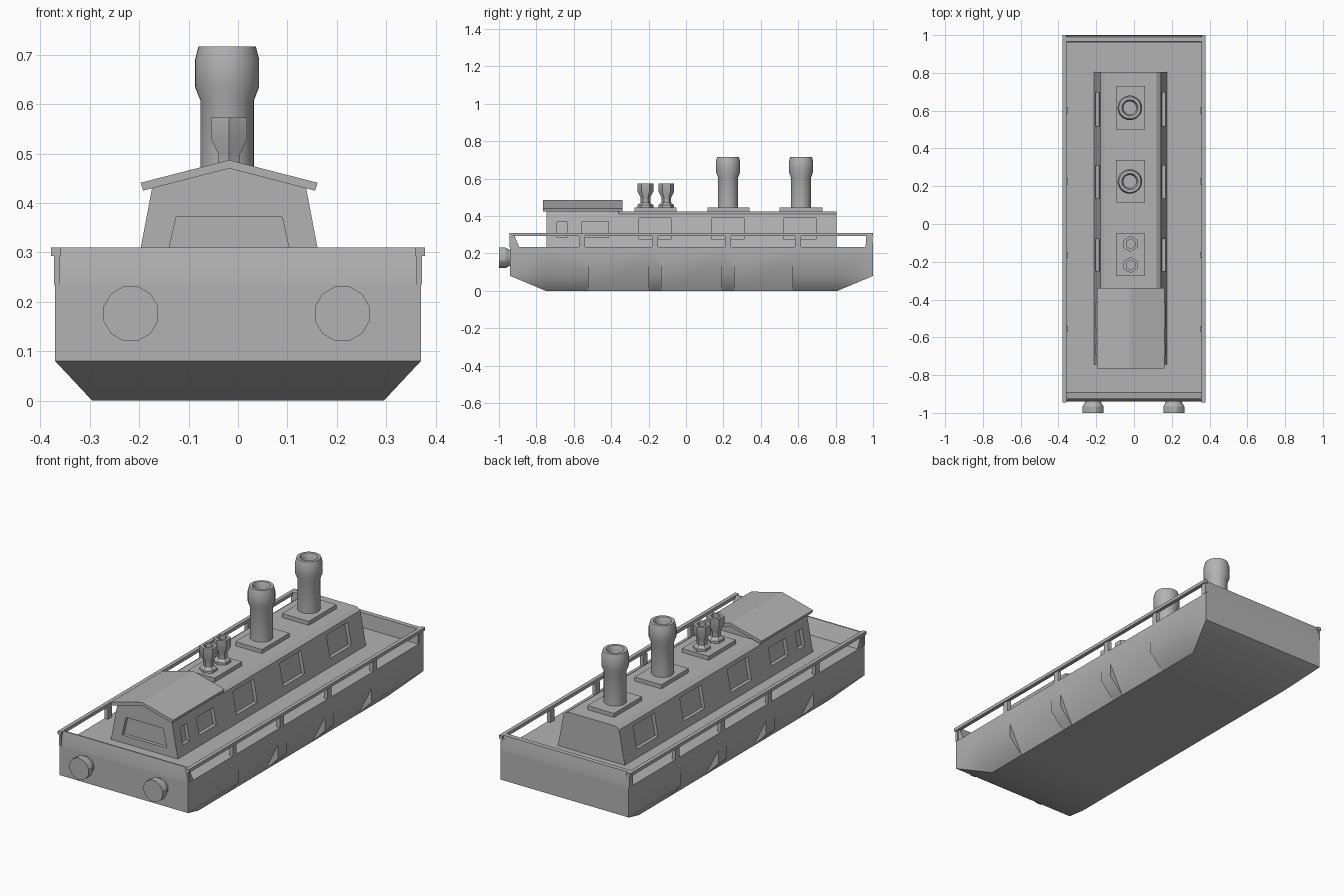
import bpy, bmesh, math
from mathutils import Matrix, Vector

if "Cube" in bpy.data.objects:
    bpy.data.objects.remove(bpy.data.objects["Cube"])

GREY = (0.45, 0.45, 0.45, 1)
mat = bpy.data.materials.new("plain grey")
mat.use_nodes = True
mat.diffuse_color = GREY
mat.node_tree.nodes["Principled BSDF"].inputs["Base Color"].default_value = GREY

CX = -0.018            # centre line of the superstructure
DECK = 0.235


def finish(name, bm, smooth=30):
    bmesh.ops.remove_doubles(bm, verts=bm.verts, dist=1e-5)
    bmesh.ops.recalc_face_normals(bm, faces=bm.faces)
    mesh = bpy.data.meshes.new(name)
    bm.to_mesh(mesh)
    bm.free()
    mesh.materials.append(mat)
    ob = bpy.data.objects.new(name, mesh)
    bpy.context.collection.objects.link(ob)
    bpy.ops.object.select_all(action='DESELECT')
    ob.select_set(True)
    bpy.context.view_layer.objects.active = ob
    if smooth:
        bpy.ops.object.shade_smooth_by_angle(angle=math.radians(smooth))
    return ob


def loft(name, rings, smooth=30):
    """Skin closed rings of equal length and cap both ends."""
    bm = bmesh.new()
    rows = [[bm.verts.new(p) for p in ring] for ring in rings]
    n = len(rows[0])
    for a, b in zip(rows, rows[1:]):
        for i in range(n):
            j = (i + 1) % n
            bm.faces.new((a[i], a[j], b[j], b[i]))
    bm.faces.new(rows[0])
    bm.faces.new(rows[-1])
    bmesh.ops.dissolve_degenerate(bm, dist=1e-5, edges=bm.edges)
    return finish(name, bm, smooth)


def prism_y(name, half, y0, y1):
    """Extrude a mirrored (half width, z) outline along y."""
    pts = [(CX + x, z) for x, z in half] + [(CX - x, z) for x, z in reversed(half) if x]
    return loft(name, [[(x, y, z) for x, z in pts] for y in (y0, y1)], 0)


def prism_x(name, pts, x0, x1):
    return loft(name, [[(x, y, z) for y, z in pts] for x in (x0, x1)])


def box(name, x0, x1, y0, y1, z0, z1):
    return prism_x(name, [(y0, z0), (y1, z0), (y1, z1), (y0, z1)], x0, x1)


def lathe(name, profile, sides, place, turn=0.0):
    """Turn a (radius, height) profile about an axis."""
    rings = []
    for r, h in profile:
        angles = [turn + math.tau * i / sides for i in range(sides)]
        rings.append([place @ Vector((r * math.cos(a), r * math.sin(a), h)) for a in angles])
    return loft(name, rings)


def cut(target, cutter):
    cutter.hide_render = True
    mod = target.modifiers.new("opening", 'BOOLEAN')
    mod.operation = 'DIFFERENCE'
    mod.solver = 'EXACT'
    mod.object = cutter
    bpy.ops.object.select_all(action='DESELECT')
    target.select_set(True)
    bpy.context.view_layer.objects.active = target
    bpy.ops.object.modifier_apply(modifier=mod.name)
    bpy.data.objects.remove(cutter)


def half_width(z):
    return 0.193 - 0.19 * (z - DECK)


# Hull: raked ends, chamfered chines with deeper pockets along each side
def section(y, bottom_x, bottom_z, chine):
    half = [(bottom_x, bottom_z), (0.37, chine), (0.37, DECK)]
    return [(x, y, z) for x, z in half] + [(-x, y, z) for x, z in reversed(half)]


stations = [section(-0.94, 0.37, 0.08, 0.08), section(-0.75, 0.295, 0, 0.08)]
for y0, y1 in ((-0.52, -0.20), (-0.13, 0.19), (0.26, 0.57)):
    for y, chine in ((y0, 0.08), (y0, 0.15), (y1, 0.15), (y1, 0.08)):
        stations.append(section(y, 0.295, 0, chine))
stations += [section(0.81, 0.295, 0, 0.08), section(1.0, 0.37, 0.08, 0.08)]
loft("hull", stations, 45)

# End bulwarks
prism_x("front_bulwark", [(-0.94, DECK), (-0.938, 0.265), (-0.93, 0.31),
                          (-0.923, 0.31), (-0.892, DECK)], -0.365, 0.365)
prism_x("rear_bulwark", [(1.0, DECK), (0.998, 0.265), (0.99, 0.31),
                         (0.965, 0.31), (0.96, DECK)], -0.365, 0.365)

# Side rails and posts
for side, s in (("left", 1), ("right", -1)):
    box(side + "_rail", s * 0.358, s * 0.378, -0.945, 1.0, 0.293, 0.31)
    for y in (-0.555, -0.165, 0.225, 0.6, 0.98):
        box(side + "_rail_post", s * 0.35, s * 0.37, y - 0.016, y + 0.016, DECK, 0.295)
    for y in (-0.935, 0.99):
        box(side + "_rail_bracket", s * 0.36, s * 0.372, y - 0.008, y + 0.008, DECK, 0.295)

# Cabin and wheelhouse
cabin = prism_y("cabin", [(half_width(DECK), DECK), (half_width(0.41), 0.41),
                          (0.138, 0.425)], -0.36, 0.805)
wheelhouse = prism_y("wheelhouse", [(half_width(DECK), DECK), (half_width(0.43), 0.43),
                                    (0, 0.47)], -0.745, -0.36)
prism_y("wheelhouse_roof", [(0, 0.47), (0.174, 0.425), (0.179, 0.441), (0, 0.487)],
        -0.765, -0.34)


# Recessed windows that follow the sloping walls
def side_window(target, s, y0, y1, z0, z1):
    ring = []
    for depth in (-0.018, 0.05):
        ring.append([(CX + s * (half_width(z) + depth), y, z)
                     for y, z in ((y0, z0), (y1, z0), (y1, z1), (y0, z1))])
    cut(target, loft("window_cutter", ring, 0))


for s in (1, -1):
    for y0, y1 in ((-0.25, -0.08), (0.135, 0.31), (0.52, 0.695)):
        side_window(cabin, s, y0, y1, 0.275, 0.39)
    for y0, y1 in ((-0.69, -0.635), (-0.555, -0.415)):
        side_window(wheelhouse, s, y0, y1, 0.285, 0.372)
cut(wheelhouse, prism_y("window_cutter", [(0.129, 0.275), (0.107, 0.372)], -0.8, -0.727))

# Funnels and hexagonal vents on their base plates
for y0, y1 in ((0.5, 0.73), (0.115, 0.34), (-0.275, -0.05)):
    box("roof_plate", -0.096, 0.058, y0, y1, 0.424, 0.446)
FUNNEL = [(0.054, 0.44), (0.054, 0.607), (0.065, 0.635), (0.065, 0.69), (0.058, 0.717),
          (0.043, 0.717), (0.034, 0.695), (0.034, 0.63)]
for y in (0.615, 0.225):
    lathe("funnel", FUNNEL, 32, Matrix.Translation((-0.022, y, 0)))
VENT = [(0.042, 0.44), (0.042, 0.458), (0.026, 0.472), (0.026, 0.5), (0.042, 0.53),
        (0.042, 0.573), (0.026, 0.573), (0.026, 0.53)]
for y in (-0.105, -0.217):
    lathe("vent", VENT, 6, Matrix.Translation((-0.018, y, 0)), math.pi / 6)

# Bow fenders
FENDER = [(0.045, -0.01), (0.045, 0.005), (0.057, 0.025), (0.057, 0.06)]
for x in (-0.217, 0.211):
    place = Matrix.Translation((x, -0.94, 0.176)) @ Matrix.Rotation(math.pi / 2, 4, 'X')
    lathe("fender", FENDER, 12, place, math.pi / 12)
